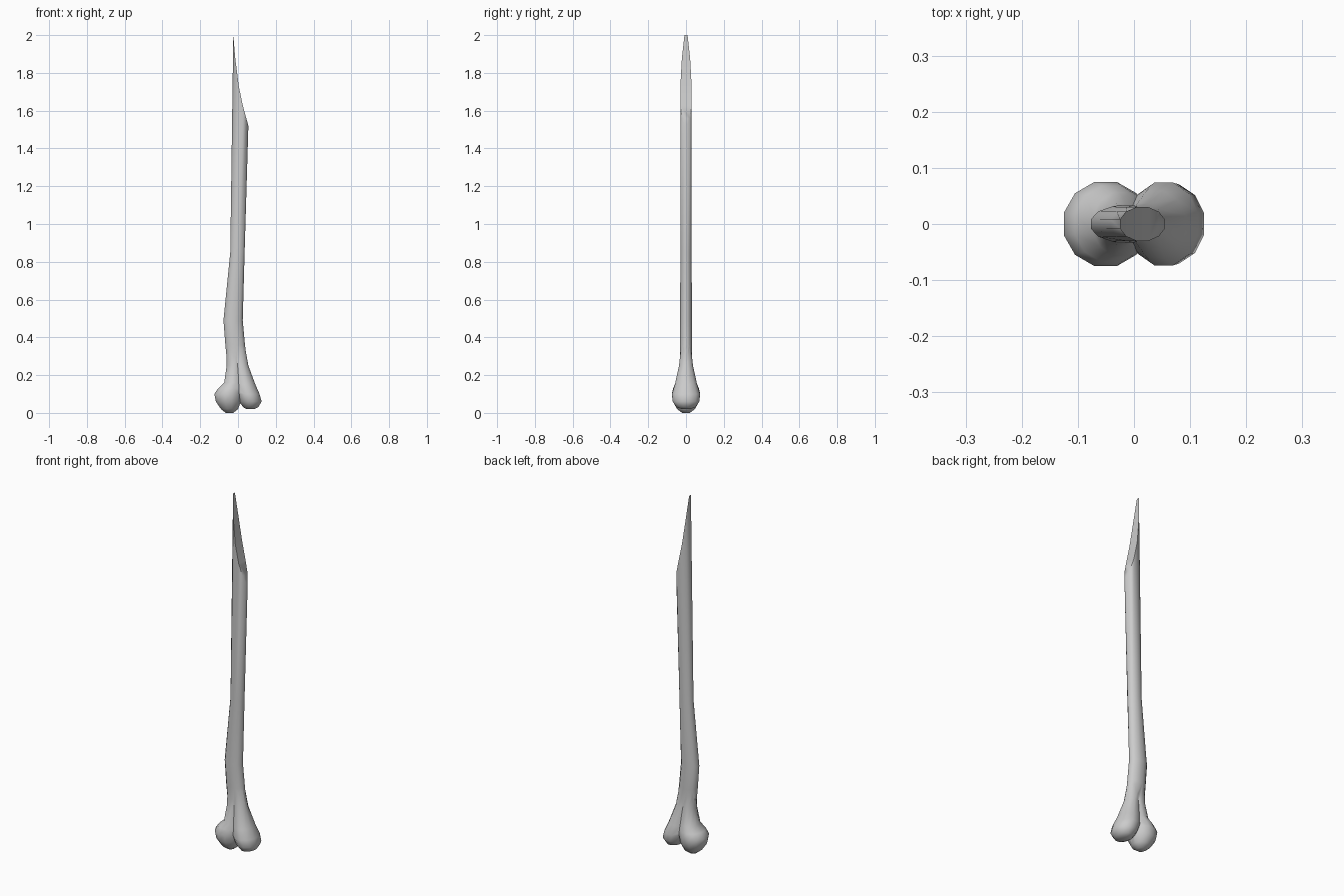
import bpy, bmesh, math

if "Cube" in bpy.data.objects:
    bpy.data.objects.remove(bpy.data.objects["Cube"])

SIDES = 12
STEP = 2 * math.pi / SIDES
K = math.cos(STEP / 2)


def ring(bm, z, xl, xr, hy):
    """Oval ring spanning xl..xr and -hy..hy, with flats facing +x and -x."""
    cx, rx = (xl + xr) / 2, (xr - xl) / 2
    return [bm.verts.new((cx + rx * math.cos((i + .5) * STEP) / K,
                          hy * math.sin((i + .5) * STEP) / K, z)) for i in range(SIDES)]


def cut_height(x):
    """Concave slanted cut across the sharpened tip."""
    pts = [(-.025, 2), (-.013, 1.86), (.003, 1.735), (.027, 1.62), (.055, 1.52)]
    for (x0, z0), (x1, z1) in zip(pts, pts[1:]):
        if x <= x1:
            break
    return z0 + (z1 - z0) * (x - x0) / (x1 - x0)


def loft(name, rows, pointed=False):
    bm = bmesh.new()
    rings = [ring(bm, *r) for r in rows]
    if pointed:
        for v in rings[-1]:
            v.co.z = cut_height(v.co.x)
    for a, b in zip(rings, rings[1:]):
        for i in range(SIDES):
            j = (i + 1) % SIDES
            bm.faces.new((a[i], a[j], b[j], b[i]))
    bm.faces.new(rings[0][::-1])
    top = rings[-1]
    if pointed:
        # strips across the cut, pairing front and back points
        for i in range(SIDES // 2 - 1):
            bm.faces.new((top[i], top[i + 1], top[-2 - i], top[-1 - i]))
    else:
        bm.faces.new(top)
    bmesh.ops.recalc_face_normals(bm, faces=bm.faces)
    me = bpy.data.meshes.new(name)
    bm.to_mesh(me)
    bm.free()
    ob = bpy.data.objects.new(name, me)
    bpy.context.collection.objects.link(ob)
    return ob


# long shaft with the sharpened tip
bone = loft("sharpened_bone", [
    (.12, -.04, .05, .03), (.25, -.056, .05, .031), (.36, -.067, .037, .033),
    (.49, -.077, .025, .031), (.85, -.041, .035, .03), (1.5, -.025, .055, .03)], True)

# two rounded knuckles that blend up into the shaft
left = loft("left_knuckle", [
    (0, -.065, -.025, .02), (.02, -.09, 0, .047), (.06, -.117, .016, .07),
    (.1, -.125, .024, .075), (.13, -.105, .025, .068), (.16, -.073, .025, .056),
    (.25, -.06, .018, .037), (.4, -.06, 0, .02)])
right = loft("right_knuckle", [
    (.02, .045, .085, .022), (.03, .028, .107, .05), (.06, .006, .125, .07),
    (.1, -.008, .114, .074), (.15, -.018, .092, .059),
    (.25, -.022, .055, .037), (.4, -.02, .028, .02)])

# fuse the parts into one solid
bpy.context.view_layer.objects.active = bone
bone.select_set(True)
for part in (left, right):
    mod = bone.modifiers.new("fuse", 'BOOLEAN')
    mod.operation = 'UNION'
    mod.solver = 'EXACT'
    mod.object = part
    bpy.ops.object.modifier_apply(modifier=mod.name)
    bpy.data.objects.remove(part)
bpy.ops.object.shade_smooth_by_angle(angle=math.radians(50))
